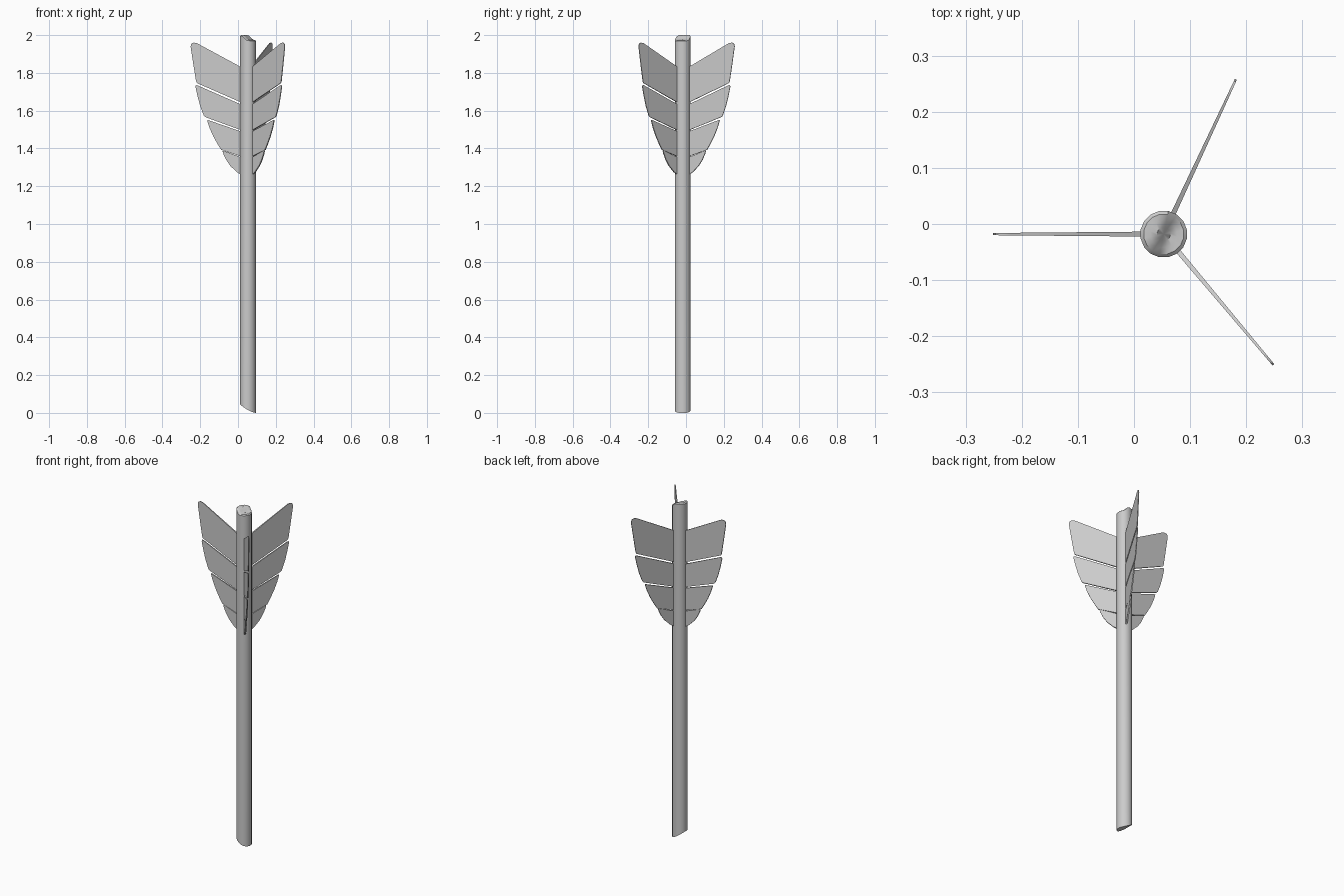
import bpy, bmesh, math

if "Cube" in bpy.data.objects:
    bpy.data.objects.remove(bpy.data.objects["Cube"])

CX, CY, R, N = 0.053, -0.018, 0.042, 16


def finish(bm, name, angle):
    bmesh.ops.recalc_face_normals(bm, faces=bm.faces)
    me = bpy.data.meshes.new(name)
    bm.to_mesh(me)
    bm.free()
    ob = bpy.data.objects.new(name, me)
    bpy.context.collection.objects.link(ob)
    bpy.ops.object.select_all(action='DESELECT')
    ob.select_set(True)
    bpy.context.view_layer.objects.active = ob
    bpy.ops.object.shade_smooth_by_angle(angle=math.radians(angle))
    return ob


def top_z(x, y):
    # broken upper end: high at back left, stepping down to front right
    d = x * 0.91 - y * 0.42
    t = min(max((d + 0.012) / 0.024, 0), 1)
    return 2.0 - 0.025 * t


def bottom_z(x, y):
    # slanted lower end
    u = (1 - x / R) / 2
    return 0.045 * max(u, 0) ** 1.6


# Shaft: rings from the bottom cap, up the side, over the top cap
bm = bmesh.new()
levels = [(0.02, bottom_z, 0), (R, bottom_z, 0), (R, top_z, -0.005),
          (0.036, top_z, 0), (0.024, top_z, 0), (0.012, top_z, 0)]
rings = []
for r, f, dz in levels:
    ring = []
    for i in range(N):
        a = 2 * math.pi * (i + 0.5) / N
        x, y = r * math.cos(a), r * math.sin(a)
        ring.append(bm.verts.new((CX + x, CY + y, f(x, y) + dz)))
    rings.append(ring)
for a, b in zip(rings, rings[1:]):
    for i in range(N):
        j = (i + 1) % N
        bm.faces.new((a[i], a[j], b[j], b[i]))
for ring, f in ((rings[0], bottom_z), (rings[-1], top_z)):
    c = bm.verts.new((CX, CY, f(0, 0)))
    for i in range(N):
        bm.faces.new((ring[i], ring[(i + 1) % N], c))
finish(bm, "shaft", 35)

# Feather barbs as (distance from shaft axis, height) outlines
BARBS = [
    [(0.035, 1.830), (0.272, 1.958), (0.288, 1.960), (0.300, 1.955), (0.304, 1.940),
     (0.289, 1.842), (0.275, 1.755), (0.270, 1.746), (0.035, 1.643)],
    [(0.035, 1.632), (0.270, 1.735), (0.277, 1.734), (0.278, 1.725), (0.268, 1.680),
     (0.254, 1.627), (0.234, 1.574), (0.226, 1.566), (0.035, 1.496)],
    [(0.035, 1.489), (0.208, 1.549), (0.216, 1.551), (0.215, 1.543), (0.205, 1.512),
     (0.184, 1.464), (0.160, 1.421), (0.142, 1.392), (0.134, 1.390), (0.035, 1.357)],
    [(0.035, 1.352), (0.130, 1.388), (0.135, 1.387), (0.132, 1.374), (0.116, 1.340),
     (0.094, 1.308), (0.060, 1.275), (0.035, 1.260)],
]


def feather(name, degrees):
    bm = bmesh.new()
    a = math.radians(degrees)
    ux, uy = math.cos(a), math.sin(a)
    for pts in BARBS:
        sides = []
        for s in (-1, 1):
            vs = []
            for r, z in pts:
                h = s * (0.0047 - 0.009 * r)  # thins toward the tip
                vs.append(bm.verts.new((CX + r * ux - h * uy, CY + r * uy + h * ux, z)))
            bm.faces.new(vs)
            sides.append(vs)
        p, q = sides
        for i in range(len(p)):
            j = (i + 1) % len(p)
            bm.faces.new((p[i], p[j], q[j], q[i]))
    finish(bm, name, 30)


for name, deg in (("feather_left", 180), ("feather_back", 65), ("feather_front", -50)):
    feather(name, deg)
